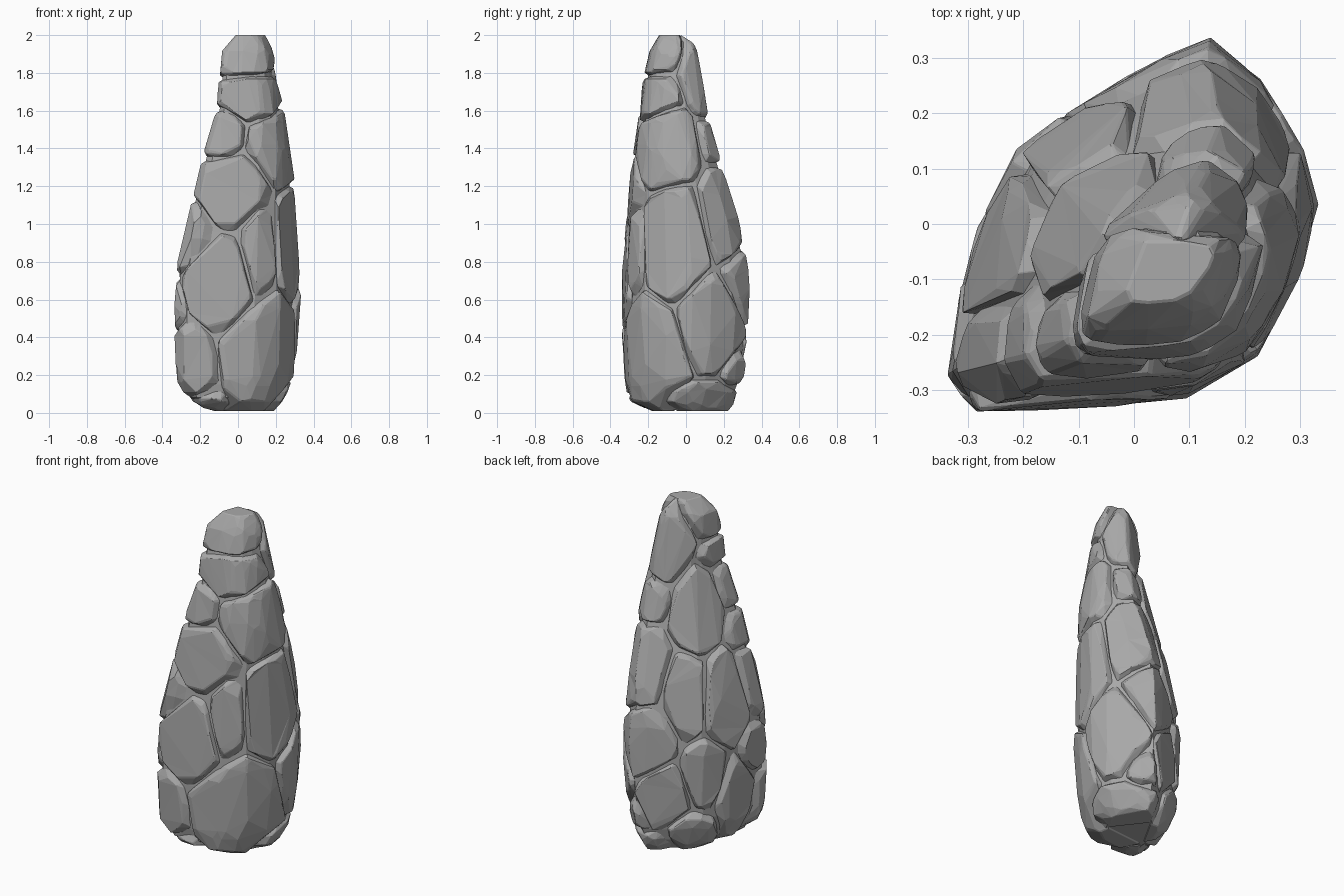
import bpy, bmesh, math, random
from mathutils import Vector

random.seed(4)
cube = bpy.data.objects.get("Cube")
if cube:
    bpy.data.objects.remove(cube)

stone_grey = bpy.data.materials.new("stone grey")
stone_grey.use_nodes = True
grey = (0.4, 0.4, 0.4, 1)
stone_grey.diffuse_color = grey
stone_grey.node_tree.nodes["Principled BSDF"].inputs["Base Color"].default_value = grey

# Rounded triangular plan, in unit square coordinates
PLAN = [(-1, -.8), (-.85, -1), (-.3, -.98), (.3, -.92), (.68, -.7), (.9, -.3), (1, .1),
        (.93, .4), (.7, .78), (.42, 1), (.15, .9), (-.35, .6), (-.62, .4), (-.83, 0), (-.94, -.4)]
# Height, then x and y extents of the pillar
LEVELS = [(.01, -.15, .19, -.18, .22), (.06, -.26, .24, -.3, .26), (.18, -.325, .295, -.33, .305),
          (.4, -.335, .32, -.34, .33), (.62, -.335, .33, -.335, .335), (.8, -.32, .32, -.335, .325),
          (1, -.275, .305, -.315, .285), (1.2, -.225, .3, -.3, .22), (1.4, -.175, .285, -.275, .165),
          (1.6, -.115, .24, -.245, .115), (1.8, -.1, .205, -.22, .085), (1.92, -.08, .185, -.19, .06),
          (2, -.01, .14, -.14, .01)]


def ring_at(z, steps=6):
    """Outline of the pillar at one height."""
    for a, b in zip(LEVELS, LEVELS[1:]):
        if z <= b[0]:
            break
    t = (z - a[0]) / (b[0] - a[0])
    x0, x1, y0, y1 = [p + (q - p) * t for p, q in zip(a[1:], b[1:])]
    centre = Vector(((x0 + x1) / 2, (y0 + y1) / 2, z))
    points = []
    for p, q in zip(PLAN, PLAN[1:] + PLAN[:1]):
        for i in range(steps):
            u, v = [m + (n - m) * i / steps for m, n in zip(p, q)]
            points.append(centre + Vector((u * (x1 - x0) / 2, v * (y1 - y0) / 2, 0)))
    return centre, points


def add_object(name, bm):
    mesh = bpy.data.meshes.new(name)
    bmesh.ops.recalc_face_normals(bm, faces=bm.faces[:])
    bm.to_mesh(mesh)
    bm.free()
    mesh.materials.append(stone_grey)
    obj = bpy.data.objects.new(name, mesh)
    bpy.context.collection.objects.link(obj)
    return obj


# Stones: name, centre, width and height
STONES = [
    ("cap_stone", (.04, -.13, 1.9), .16, .13), ("neck_stone", (.08, -.18, 1.67), .18, .11),
    ("upper_front_stone", (-.08, -.22, 1.46), .1, .13), ("shoulder_stone", (.22, -.1, 1.38), .2, .19),
    ("middle_front_stone", (-.02, -.29, 1.16), .19, .18), ("front_wedge", (.12, -.3, .87), .11, .26),
    ("left_slab", (.29, -.06, .9), .18, .29), ("belly_stone", (-.08, -.33, .68), .18, .23),
    ("right_front_chip", (-.24, -.25, .93), .12, .17), ("base_front_stone", (.16, -.22, .32), .25, .27),
    ("right_foot_stone", (-.25, -.29, .26), .13, .19), ("small_foot_stone", (-.16, -.24, .08), .1, .06),
    ("right_edge_stone", (-.31, -.2, .55), .11, .13), ("left_back_stone", (.28, .15, .47), .19, .23),
    ("back_corner_stone", (.17, .3, .21), .11, .12), ("back_corner_slab", (.15, .2, 1.05), .19, .25),
    ("back_shoulder_stone", (.13, .1, 1.42), .12, .13), ("top_back_slab", (.07, .06, 1.75), .13, .24),
    ("back_belly_stone", (.08, .29, .69), .18, .2), ("back_low_stone", (-.03, .24, .35), .15, .2),
    ("back_base_slab", (.2, .12, .09), .25, .08), ("right_tall_slab", (-.08, .05, 1.38), .16, .25),
    ("right_middle_slab", (-.1, .16, .95), .15, .25), ("right_side_slab", (-.25, -.02, .88), .14, .26),
    ("right_low_stone", (-.2, .1, .48), .15, .2), ("right_base_stone", (-.28, -.08, .33), .14, .22),
    ("right_back_foot", (-.12, .13, .15), .16, .12)]

# Share the surface out among the stones, with sunken borders
cells = {s[0]: [] for s in STONES}
for k in range(121):
    z = .01 + 1.99 * k / 120
    centre, points = ring_at(z)
    for p in points:
        ranked = sorted((math.sqrt(((p.x - c[0]) ** 2 + (p.y - c[1]) ** 2) / w ** 2
                                   + ((z - c[2]) / h) ** 2), n, min(w, h)) for n, c, w, h in STONES)
        border = (ranked[1][0] - ranked[0][0]) * ranked[0][2] / 2
        inward = (centre - p).normalized()
        if border < .012:
            cells[ranked[0][1]].append(p + inward * .035)
        elif random.random() < .3:
            cells[ranked[0][1]].append(p + inward * random.uniform(-.005, .004))

# Each stone is a faceted hull of its share
for name, points in cells.items():
    bm = bmesh.new()
    for p in points:
        bm.verts.new(p)
    hull = bmesh.ops.convex_hull(bm, input=bm.verts[:])
    unused = {v for v in hull["geom_interior"] + hull["geom_unused"] if isinstance(v, bmesh.types.BMVert)}
    bmesh.ops.delete(bm, geom=list(unused), context="VERTS")
    bmesh.ops.remove_doubles(bm, verts=bm.verts[:], dist=.014)
    bmesh.ops.dissolve_limit(bm, angle_limit=.14, verts=bm.verts[:], edges=bm.edges[:])
    bmesh.ops.triangulate(bm, faces=bm.faces[:])
    stone = add_object(name, bm)
    bevel = stone.modifiers.new("worn edges", "BEVEL")
    bevel.width = .006
    bevel.segments = 1
    bevel.angle_limit = math.radians(25)

# Core that closes the joints between stones
bm = bmesh.new()
rings = []
for k in range(30):
    centre, points = ring_at(.015 + 1.95 * k / 29, 2)
    rings.append([bm.verts.new(p + (centre - p).normalized() * .026) for p in points])
for low, high in zip(rings, rings[1:]):
    for i in range(len(low)):
        j = (i + 1) % len(low)
        bm.faces.new((low[i], low[j], high[j], high[i]))
bm.faces.new(rings[0])
bm.faces.new(rings[-1])
add_object("core", bm)
